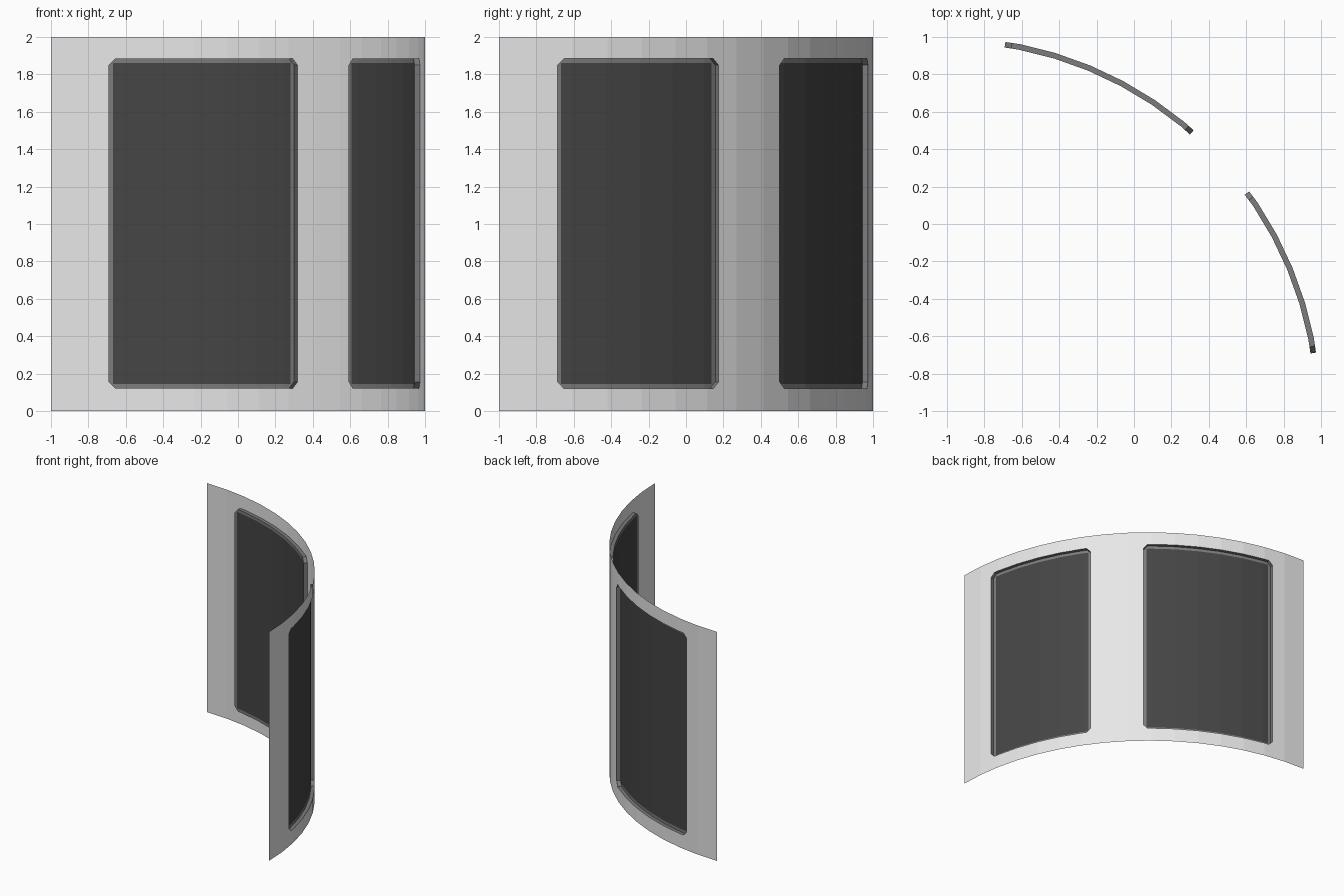
import bpy
from math import radians, cos, sin, floor

cube = bpy.data.objects.get("Cube")
if cube:
    bpy.data.objects.remove(cube, do_unlink=True)

R_WALL, R_PANE = 2.0, 1.97          # wall sheet and set-back window radius
STEP = 90 / 16                      # angle of one wall facet
HEIGHT = 2.0
SILL, HEAD = 0.12, 1.885            # window opening heights
RIM, CHAMFER = 0.025, 0.036         # frame width and corner cut
WINDOWS = [(9.0, 36.0), (48.7, 81.0)]
RIM_A, CHAMFER_A = (w / R_WALL * 180 / 3.14159 for w in (RIM, CHAMFER))


def material(name, value):
    mat = bpy.data.materials.new(name)
    mat.use_nodes = True
    colour = (value, value, value, 1)
    mat.diffuse_color = colour
    mat.node_tree.nodes["Principled BSDF"].inputs["Base Color"].default_value = colour
    return mat


def point(angle, radius, z):
    """Point on the faceted cylinder whose axis is the corner (-1, -1)."""
    middle = (min(floor(angle / STEP + 1e-6), 15) + 0.5) * STEP
    r = radius * cos(radians(STEP / 2)) / cos(radians(angle - middle))
    return (r * cos(radians(angle)) - 1, r * sin(radians(angle)) - 1, z)


class Part:
    """Collects quads and turns them into one object."""
    def __init__(self, name, mat):
        self.name, self.mat, self.verts, self.faces = name, mat, [], []

    def quad(self, *corners):
        n = len(self.verts)
        self.verts += [point(*c) for c in corners]
        self.faces.append((n, n + 1, n + 2, n + 3))

    def strip(self, a, b, r, low, high):
        """Upright quad between angles a and b; low and high are z pairs."""
        self.quad((a, r, low[0]), (b, r, low[1]), (b, r, high[1]), (a, r, high[0]))

    def build(self):
        mesh = bpy.data.meshes.new(self.name)
        mesh.from_pydata(self.verts, [], self.faces)
        mesh.materials.append(self.mat)
        obj = bpy.data.objects.new(self.name, mesh)
        bpy.context.collection.objects.link(obj)
        # Weld neighbouring quads
        weld = obj.modifiers.new("weld", 'WELD')
        weld.merge_threshold = 0.0002


def breaks(start, end, extra=()):
    facets = [i * STEP for i in range(17) if start < i * STEP < end]
    return sorted({start, end, *facets, *extra})


wall = Part("curved_wall", material("light grey", 0.8))
frame = Part("window_frames", material("mid grey", 0.2))
glass = Part("window_panes", material("dark grey", 0.06))

# Solid wall between the windows
edges = [0.0] + [a for w in WINDOWS for a in w] + [90.0]
for start, end in zip(edges[::2], edges[1::2]):
    cuts = breaks(start, end)
    for a, b in zip(cuts, cuts[1:]):
        wall.strip(a, b, R_WALL, (0, 0), (HEIGHT, HEIGHT))

for start, end in WINDOWS:
    def cut(a):
        """Height lost to the chamfered corner at angle a."""
        near = min(a - start, end - a)
        return CHAMFER * max(0, 1 - near / CHAMFER_A)

    inner0, inner1 = start + RIM_A, end - RIM_A
    cuts = breaks(start, end, (inner0, inner1, start + CHAMFER_A, end - CHAMFER_A))
    for a, b in zip(cuts, cuts[1:]):
        low = (SILL + cut(a), SILL + cut(b))
        high = (HEAD - cut(a), HEAD - cut(b))
        # Wall below and above the opening
        wall.strip(a, b, R_WALL, (0, 0), low)
        wall.strip(a, b, R_WALL, high, (HEIGHT, HEIGHT))
        # Sill and head reveals
        for z in (low, high):
            frame.quad((a, R_WALL, z[0]), (b, R_WALL, z[1]),
                       (b, R_PANE, z[1]), (a, R_PANE, z[0]))
        # Flat rim and the pane inside it
        if inner0 - 1e-6 < a and b < inner1 + 1e-6:
            bottom, top = (SILL + RIM,) * 2, (HEAD - RIM,) * 2
            frame.strip(a, b, R_PANE, low, bottom)
            frame.strip(a, b, R_PANE, top, high)
            glass.strip(a, b, R_PANE, bottom, top)
        else:
            frame.strip(a, b, R_PANE, low, high)
    # Side reveals
    for a in (start, end):
        z0, z1 = SILL + CHAMFER, HEAD - CHAMFER
        frame.quad((a, R_WALL, z0), (a, R_PANE, z0), (a, R_PANE, z1), (a, R_WALL, z1))

for part in (wall, frame, glass):
    part.build()
